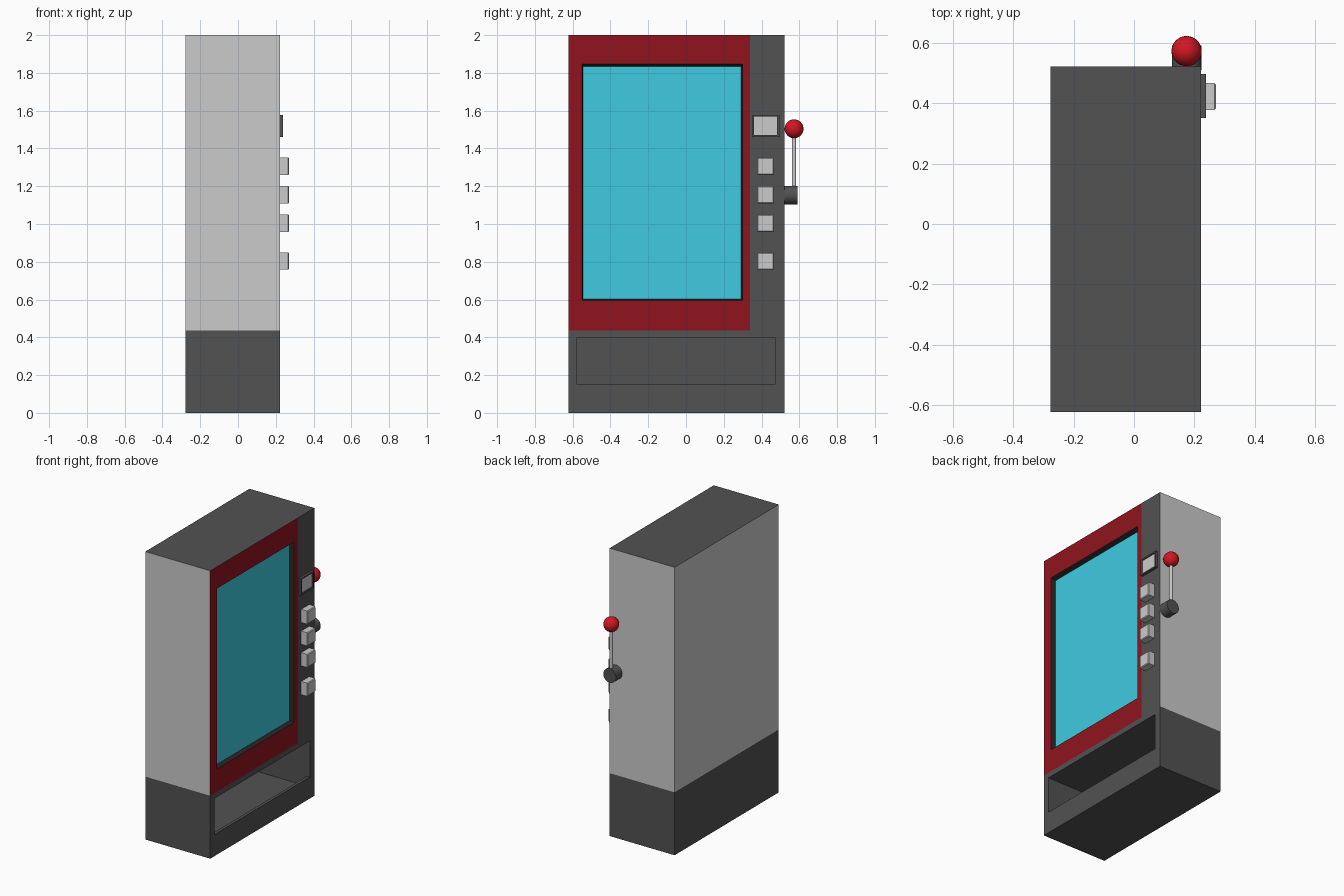
import bpy, bmesh
from mathutils import Matrix, Vector

if "Cube" in bpy.data.objects:
    bpy.data.objects.remove(bpy.data.objects["Cube"])


def material(name, rgb):
    m = bpy.data.materials.new(name)
    m.diffuse_color = (*rgb, 1)
    m.use_nodes = True
    m.node_tree.nodes["Principled BSDF"].inputs["Base Color"].default_value = m.diffuse_color
    return m


LIGHT = material("light_grey", (0.55, 0.55, 0.55))
DARK = material("dark_grey", (0.085, 0.085, 0.085))
RED = material("dark_red", (0.28, 0.007, 0.013))
CYAN = material("cyan_glass", (0.05, 0.6, 0.75))
BRIGHT = material("bright_red", (0.65, 0.008, 0.016))
BLACK = material("black_trim", (0.02, 0.02, 0.02))


def box_bm(lo, hi):
    bm = bmesh.new()
    lo, hi = Vector(lo), Vector(hi)
    bmesh.ops.create_cube(bm, size=1, matrix=Matrix.Translation((lo + hi) / 2)
                          @ Matrix.Diagonal((*(hi - lo), 1)))
    bm.normal_update()
    return bm


def facing(bm, axis, sign=1):
    return [f for f in bm.faces if f.normal[axis] * sign > 0.9]


def finish(bm, name, mats, smooth=False):
    mesh = bpy.data.meshes.new(name)
    bm.normal_update()
    bm.to_mesh(mesh)
    bm.free()
    for m in mats:
        mesh.materials.append(m)
    ob = bpy.data.objects.new(name, mesh)
    bpy.context.collection.objects.link(ob)
    if smooth:
        bpy.context.view_layer.objects.active = ob
        ob.select_set(True)
        bpy.ops.object.shade_smooth_by_angle()
        ob.select_set(False)
    return ob


def inset_rect(bm, face, y0, y1, z0, z1, x, ring_mat):
    """Inset a +x face and place its inner rectangle exactly."""
    ring = bmesh.ops.inset_individual(bm, faces=[face], thickness=0.004)["faces"]
    for f in ring:
        f.material_index = ring_mat
    c = face.calc_center_median()
    for v in face.verts:
        v.co = (x, y1 if v.co.y > c.y else y0, z1 if v.co.z > c.z else z0)


X0, X1, Y0, Y1 = -0.277, 0.222, -0.622, 0.521
SPLIT, BASE_Z = 0.34, 0.437

# Upper cabinet: red window side and dark control strip share the +x side
bm = box_bm((X0, Y0, BASE_Z), (X1, Y1, 2))
bmesh.ops.delete(bm, geom=facing(bm, 2, -1), context='FACES_ONLY')
side = facing(bm, 0)[0]
bmesh.ops.bisect_plane(bm, geom=[side] + list(side.edges) + list(side.verts),
                       plane_co=(0, SPLIT, 0), plane_no=(0, 1, 0))
bm.normal_update()
for f in facing(bm, 2):
    f.material_index = 1
for f in facing(bm, 0):
    f.material_index = 2 if f.calc_center_median().y < SPLIT else 1
window = min(facing(bm, 0), key=lambda f: f.calc_center_median().y)
inset_rect(bm, window, -0.55, 0.30, 0.595, 1.848, X1, 2)
inset_rect(bm, window, -0.545, 0.292, 0.603, 1.835, X1 - 0.03, 4)
window.material_index = 3
finish(bm, "cabinet", [LIGHT, DARK, RED, CYAN, BLACK])

# Base with pick-up tray behind a thin front lip
bm = box_bm((X0, Y0, 0), (X1, Y1, BASE_Z))
bmesh.ops.delete(bm, geom=facing(bm, 2), context='FACES_ONLY')
tray = facing(bm, 0)[0]
for z0, x in ((0.15, X1), (0.15, X1 - 0.02), (0.08, X1 - 0.02), (0.08, X0 + 0.05)):
    inset_rect(bm, tray, -0.577, 0.472, z0, 0.40, x, 0)
finish(bm, "base", [DARK])

# Small display with raised dark frame
bm = box_bm((X1 - 0.005, 0.35, 1.46), (X1 + 0.016, 0.497, 1.578))
screen = facing(bm, 0)[0]
inset_rect(bm, screen, 0.36, 0.483, 1.47, 1.568, X1 + 0.016, 0)
inset_rect(bm, screen, 0.36, 0.483, 1.47, 1.568, X1 + 0.008, 0)
screen.material_index = 1
finish(bm, "small_display", [DARK, LIGHT])

# Column of four push buttons with softened outer edges
for i, z in enumerate((1.305, 1.154, 1.004, 0.804)):
    bm = box_bm((X1 - 0.005, 0.377, z - 0.046), (X1 + 0.049, 0.466, z + 0.046))
    bmesh.ops.bevel(bm, geom=list(facing(bm, 0)[0].edges), offset=0.005,
                    segments=1, affect='EDGES')
    finish(bm, f"button_{i + 1}", [LIGHT])

# Pull lever: hub, rod and ball knob
LX, LY = 0.174, 0.572


def cylinder(name, radius, depth, loc, mat, along_y=False):
    bm = bmesh.new()
    rot = Matrix.Rotation(1.5707963, 4, 'X') if along_y else Matrix()
    bmesh.ops.create_cone(bm, cap_ends=True, segments=24, radius1=radius, radius2=radius,
                          depth=depth, matrix=Matrix.Translation(loc) @ rot)
    finish(bm, name, [mat], True)


cylinder("lever_hub", 0.049, 0.08, (LX, 0.55, 1.153), DARK, True)
cylinder("lever_rod", 0.011, 0.32, (LX, LY, 1.32), LIGHT)
bm = bmesh.new()
bmesh.ops.create_uvsphere(bm, u_segments=32, v_segments=16, radius=0.05,
                          matrix=Matrix.Translation((LX, LY, 1.504)))
finish(bm, "lever_knob", [BRIGHT], True)
